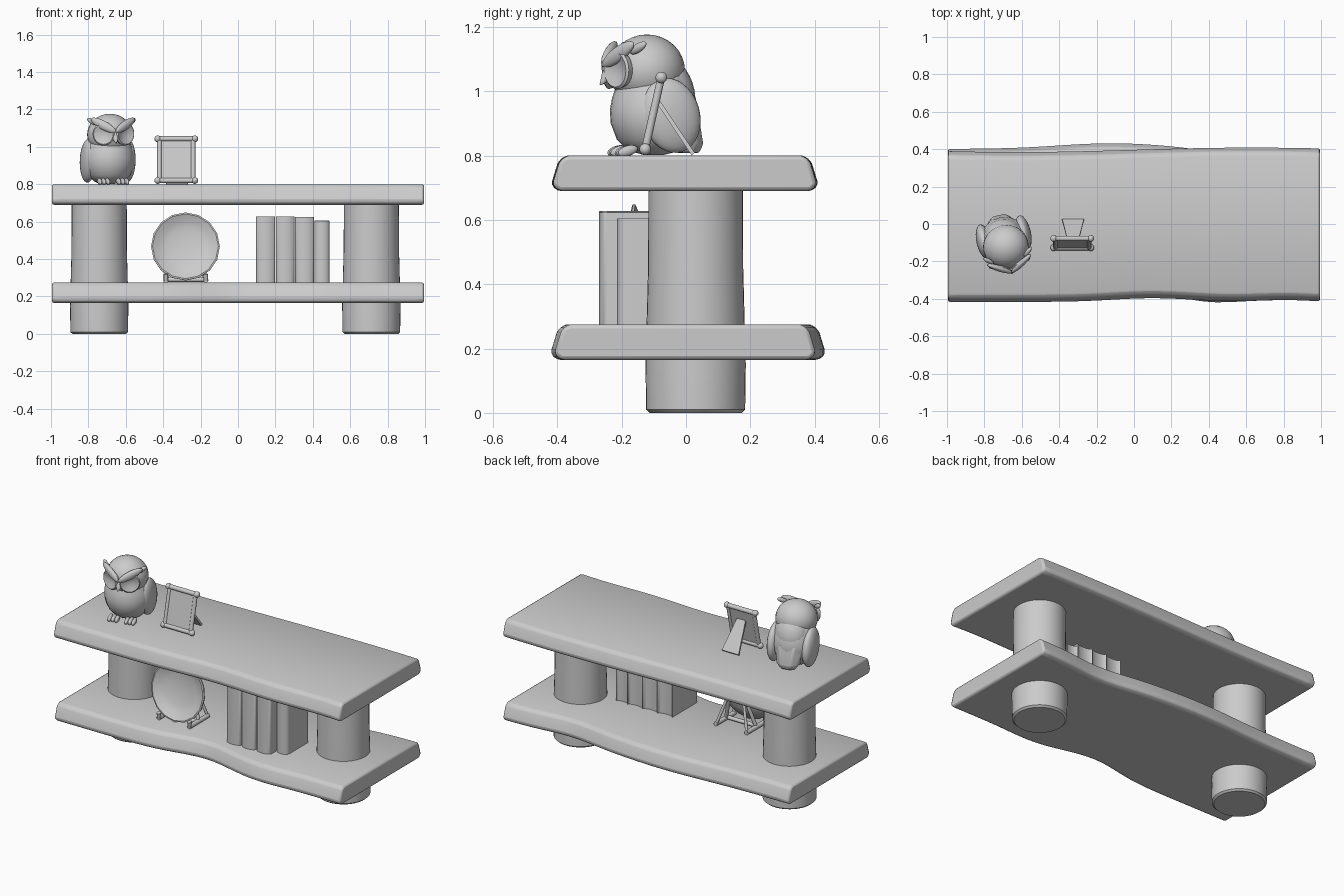
import bpy, bmesh, math
from mathutils import Vector, Matrix

if "Cube" in bpy.data.objects:
    bpy.data.objects.remove(bpy.data.objects["Cube"])

grey = bpy.data.materials.new("plain_grey")
grey.use_nodes = True
grey.diffuse_color = (0.6, 0.6, 0.6, 1)
grey.node_tree.nodes["Principled BSDF"].inputs["Base Color"].default_value = (0.6, 0.6, 0.6, 1)
parts = []


def finish(name, bm, matrix=None, bevel=0, segments=2):
    if matrix is not None:
        bm.transform(matrix)
    bmesh.ops.recalc_face_normals(bm, faces=bm.faces)
    mesh = bpy.data.meshes.new(name)
    bm.to_mesh(mesh)
    bm.free()
    mesh.materials.append(grey)
    obj = bpy.data.objects.new(name, mesh)
    bpy.context.collection.objects.link(obj)
    if bevel:
        mod = obj.modifiers.new("soft_edges", "BEVEL")
        mod.width, mod.segments, mod.limit_method = bevel, segments, "ANGLE"
    parts.append(obj)
    return obj


def aim(location, direction):
    """Place local z along a direction."""
    return Matrix.Translation(location) @ Vector(direction).to_track_quat("Z", "Y").to_matrix().to_4x4()


def loft(name, rings, matrix=None, bevel=0):
    """Skin closed rings and cap both ends."""
    bm = bmesh.new()
    rows = [[bm.verts.new(p) for p in ring] for ring in rings]
    n = len(rows[0])
    for a, b in zip(rows, rows[1:]):
        for i in range(n):
            j = (i + 1) % n
            bm.faces.new((a[i], a[j], b[j], b[i]))
    bm.faces.new(rows[0])
    bm.faces.new(rows[-1])
    return finish(name, bm, matrix, bevel)


def lathe(name, profile, sides, matrix):
    """Turn (radius, height) points round local z."""
    turns = [2 * math.pi * i / sides for i in range(sides)]
    rings = [[(r * math.cos(t), r * math.sin(t), h) for t in turns] for r, h in profile]
    return loft(name, rings, matrix)


def rod(name, start, end, radius, tip=None):
    start, end = Vector(start), Vector(end)
    tip = radius if tip is None else tip
    return lathe(name, [(radius, 0), (tip, (end - start).length)], 12, aim(start, end - start))


def ellipsoid(name, centre, size, direction=(0, 0, 1), base=Matrix()):
    bm = bmesh.new()
    bmesh.ops.create_uvsphere(bm, u_segments=24, v_segments=16, radius=1)
    return finish(name, bm, base @ aim(centre, direction) @ Matrix.Diagonal((*size, 1)))


def slab(name, size, matrix, bevel=0):
    bm = bmesh.new()
    bmesh.ops.create_cube(bm, size=1)
    return finish(name, bm, matrix @ Matrix.Diagonal((*size, 1)), bevel)


# Shelves with wavy front and back edges
def shelf(name, base, front, back):
    section = [(0.02, 0), (0, 0.02), (0.02, 0.085), (0.03, 0.102), (0.05, 0.11)]
    rings = []
    for i in range(33):
        x = -0.995 + 1.99 * i / 32
        f, b = front(x), back(x)
        rings.append([(x, f + s, base + h) for s, h in section] +
                     [(x, b - s, base + h) for s, h in reversed(section)])
    loft(name, rings, bevel=0.012)


def bump(x, centre, width):
    return math.exp(-((x - centre) / width) ** 2)


shelf("upper_shelf", 0.69,
      lambda x: -0.42 + 0.02 * bump(x, 0.1, 0.3) + 0.01 * bump(x, 0.8, 0.2),
      lambda x: 0.40 + 0.012 * math.sin(2.5 * x))
shelf("lower_shelf", 0.165,
      lambda x: -0.41 + 0.06 * bump(x, 0.0, 0.25) - 0.015 * bump(x, 0.42, 0.2),
      lambda x: 0.405 + 0.03 * bump(x, -0.12, 0.4) - 0.03 * bump(x, 0.55, 0.22))

# Round pillars
for side, x in (("right", -0.742), ("left", 0.713)):
    lathe(side + "_pillar", [(0.143, 0), (0.154, 0.01), (0.156, 0.15), (0.148, 0.45), (0.147, 0.72)],
          40, Matrix.Translation((x, 0.03, 0)))

# Books: rounded spines in front, hollow page edges behind
for n, (x, width, front, top) in enumerate([(0.148, 0.104, -0.27, 0.628), (0.252, 0.102, -0.27, 0.628),
                                            (0.356, 0.104, -0.27, 0.625), (0.449, 0.082, -0.215, 0.605)]):
    half = width / 2 - 0.001
    angles = [math.pi * k / 8 for k in range(9)]
    spine = [(x - half * math.cos(a), front + 0.025 * (1 - math.sin(a))) for a in angles]
    pages = [(x + half * math.cos(a), -0.018 * math.sin(a)) for a in angles]
    loft("book_%d" % (n + 1), [[(px, py, z) for px, py in spine + pages] for z in (0.27, top)], bevel=0.003)

# Display plate on a small easel
lathe("display_plate", [(0.02, -0.014), (0.1, -0.014), (0.15, 0.003), (0.184, 0.026), (0.184, 0.034),
                        (0.176, 0.036), (0.14, 0.015), (0.1, 0.002), (0.02, -0.002)],
      16, aim((-0.281, -0.165, 0.462), (0, -0.98, 0.18)))
for side, x in (("right", -0.385), ("left", -0.172)):
    rod(side + "_easel_foot", (x, -0.24, 0.288), (x, -0.05, 0.288), 0.014)
    rod(side + "_easel_hook", (x, -0.232, 0.285), (x, -0.24, 0.32), 0.012)
    rod(side + "_easel_post", (x, -0.15, 0.285), (-0.281 + (x + 0.281) * 0.4, -0.105, 0.5), 0.011)
    rod(side + "_easel_strut", (x, -0.055, 0.285), (-0.281 + (x + 0.281) * 0.4, -0.105, 0.5), 0.009)
rod("easel_crossbar", (-0.385, -0.16, 0.29), (-0.172, -0.16, 0.29), 0.012)

# Picture frame: leaning rails, posts, panel and back leg
low, high = Vector((-0.33, -0.127, 0.82)), Vector((-0.33, -0.077, 1.043))
lean = aim((low + high) / 2, high - low)
for name, centre in (("lower_rail", low), ("upper_rail", high)):
    rod(name, centre - Vector((0.1, 0, 0)), centre + Vector((0.1, 0, 0)), 0.014)
    for s in (-1, 1):
        ellipsoid(name + "_knob", centre + Vector((s * 0.099, 0, 0)), (0.018,) * 3, base=Matrix())
for s in (-1, 1):
    offset = Vector((s * 0.09, 0, 0))
    rod("frame_post", low + offset, high + offset, 0.012)
middle = (low + high) / 2
tilt = Matrix.Translation(middle) @ Matrix.Rotation(-math.atan2(0.05, 0.223), 4, "X")
slab("picture_panel", (0.18, 0.01, 0.22), tilt)
leg = [[(-0.326 + sx * w, y + t, z + t) for sx, t in ((-1, 0), (1, 0), (1, 0.009), (-1, 0.009))]
       for w, y, z in ((0.03, -0.092, 0.965), (0.058, 0.018, 0.8))]
loft("frame_back_leg", leg)

# Owl figurine, turned a little to its left
owl = Matrix.Translation((-0.69, -0.1, 0)) @ Matrix.Rotation(math.radians(13), 4, "Z")
lathe("owl_body", [(0.03, 0.802), (0.08, 0.815), (0.115, 0.85), (0.134, 0.9), (0.137, 0.94),
                   (0.13, 0.98), (0.116, 1.02), (0.1, 1.06), (0.05, 1.1)], 28, owl)
ellipsoid("owl_head", (0, -0.022, 1.065), (0.122, 0.118, 0.112), base=owl)
ellipsoid("owl_nape", (0, 0.04, 1.0), (0.1, 0.085, 0.12), (0, -0.35, 1), owl)
tail = [[(sx * w, y + sy * d, z) for sx, sy in ((-1, -1), (1, -1), (1, 0.4), (0.5, 1), (-0.5, 1), (-1, 0.4))]
        for w, d, y, z in ((0.045, 0.03, 0.11, 0.808), (0.065, 0.045, 0.107, 0.835), (0.09, 0.06, 0.07, 0.95))]
loft("owl_tail", tail, owl, 0.008)
for s, side in ((-1, "right"), (1, "left")):
    ellipsoid(side + "_wing", (s * 0.108, 0.03, 0.925), (0.04, 0.092, 0.118), (0, -0.3, 1), owl)
    lathe(side + "_eye_disc", [(0.03, -0.03), (0.056, -0.015), (0.061, 0.004), (0.054, 0.01), (0.03, 0.0),
                               (0.008, -0.004)], 24,
          owl @ aim((s * 0.058, -0.13, 1.068), (s * 0.5, -1, -0.05)))
    ellipsoid(side + "_brow", (s * 0.06, -0.128, 1.115), (0.016, 0.024, 0.078), (s * 0.085, 0.05, 0.05), owl)
    ellipsoid(side + "_ear_tuft", (s * 0.108, -0.075, 1.135), (0.012, 0.014, 0.034), (s * 0.6, 0.5, 0.4), owl)
    for k in (-1, 0, 1):
        ellipsoid(side + "_toe", (s * 0.052 + k * 0.022, -0.1, 0.815), (0.012, 0.016, 0.032), (0, -1, -0.3), owl)
lathe("owl_beak", [(0.022, 0), (0.018, 0.03), (0.003, 0.062)], 12,
      owl @ aim((0, -0.133, 1.07), (0, -0.65, -0.85)))

# Smooth the rounded parts and keep the edges crisp
bpy.ops.object.select_all(action="DESELECT")
for obj in parts:
    obj.select_set(True)
bpy.context.view_layer.objects.active = parts[0]
bpy.ops.object.shade_smooth_by_angle(angle=math.radians(35))
